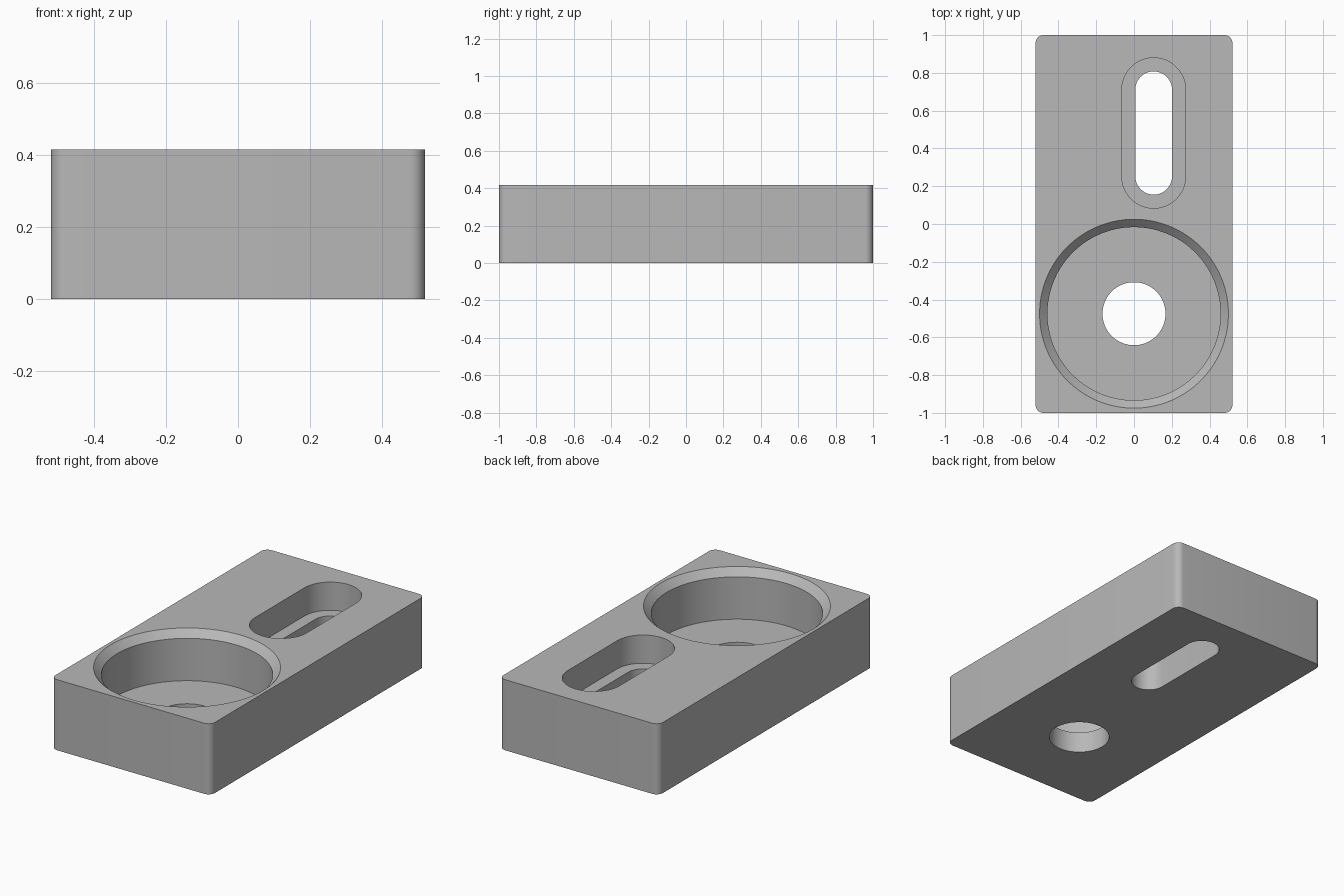
import bpy
import bmesh
from math import sin, cos, pi, radians, copysign

cube = bpy.data.objects.get("Cube")
if cube:
    bpy.data.objects.remove(cube, do_unlink=True)

U = 2 / 48                      # one design unit
WIDTH, LENGTH, HEIGHT = 25 * U, 48 * U, 10 * U
OVER = 0.5 * U                  # cutters reach past the block by this much

grey = bpy.data.materials.new("plain grey")
grey.use_nodes = True
colour = (0.48, 0.48, 0.48, 1)
grey.diffuse_color = colour
grey.node_tree.nodes["Principled BSDF"].inputs["Base Color"].default_value = colour


def make_object(name, bm):
    bmesh.ops.recalc_face_normals(bm, faces=bm.faces)
    mesh = bpy.data.meshes.new(name)
    bm.to_mesh(mesh)
    bm.free()
    mesh.materials.append(grey)
    obj = bpy.data.objects.new(name, mesh)
    bpy.context.collection.objects.link(obj)
    return obj


def stepped_cutter(name, x, y, half_straight, steps, sides=96):
    """Loft round or slot-shaped rings given as (radius, height)."""
    bm = bmesh.new()
    rings = []
    for r, z in steps:
        ring = []
        for i in range(sides):
            a = (i + 0.5) * 2 * pi / sides
            shift = copysign(half_straight, sin(a))
            ring.append(bm.verts.new((x + r * cos(a), y + r * sin(a) + shift, z)))
        rings.append(ring)
    for low, high in zip(rings, rings[1:]):
        for i in range(sides):
            j = (i + 1) % sides
            bm.faces.new((low[i], low[j], high[j], high[i]))
    bm.faces.new(rings[0])
    bm.faces.new(rings[-1])
    obj = make_object(name, bm)
    obj.hide_render = True
    return obj


# Block with rounded upright edges
bm = bmesh.new()
bmesh.ops.create_cube(bm, size=1)
bmesh.ops.scale(bm, vec=(WIDTH, LENGTH, HEIGHT), verts=bm.verts)
bmesh.ops.translate(bm, vec=(0, 0, HEIGHT / 2), verts=bm.verts)
upright = [e for e in bm.edges if abs(e.verts[0].co.z - e.verts[1].co.z) > HEIGHT / 2]
bmesh.ops.bevel(bm, geom=upright, offset=U, segments=8, profile=0.5, affect='EDGES')
block = make_object("mounting_block", bm)

# Round pocket with chamfered rim and a through hole
pocket = stepped_cutter("round_pocket_cutter", 0, -11.4 * U, 0, [
    (4 * U, -OVER), (4 * U, 3 * U), (11 * U, 3 * U),
    (11 * U, HEIGHT - U), (12 * U + OVER, HEIGHT + OVER)])

# Stepped slot: wide recess above a narrow through slot
slot = stepped_cutter("slot_cutter", 2.5 * U, 11.56 * U, 5.5 * U, [
    (2.33 * U, -OVER), (2.33 * U, 6 * U), (4.05 * U, 6 * U),
    (4.05 * U, HEIGHT + OVER)])

bpy.ops.object.select_all(action='DESELECT')
block.select_set(True)
bpy.context.view_layer.objects.active = block
for cutter in (pocket, slot):
    mod = block.modifiers.new("cut", 'BOOLEAN')
    mod.operation = 'DIFFERENCE'
    mod.solver = 'EXACT'
    mod.object = cutter
    bpy.ops.object.modifier_apply(modifier=mod.name)
    bpy.data.objects.remove(cutter, do_unlink=True)

bpy.ops.object.shade_smooth_by_angle(angle=radians(30))
